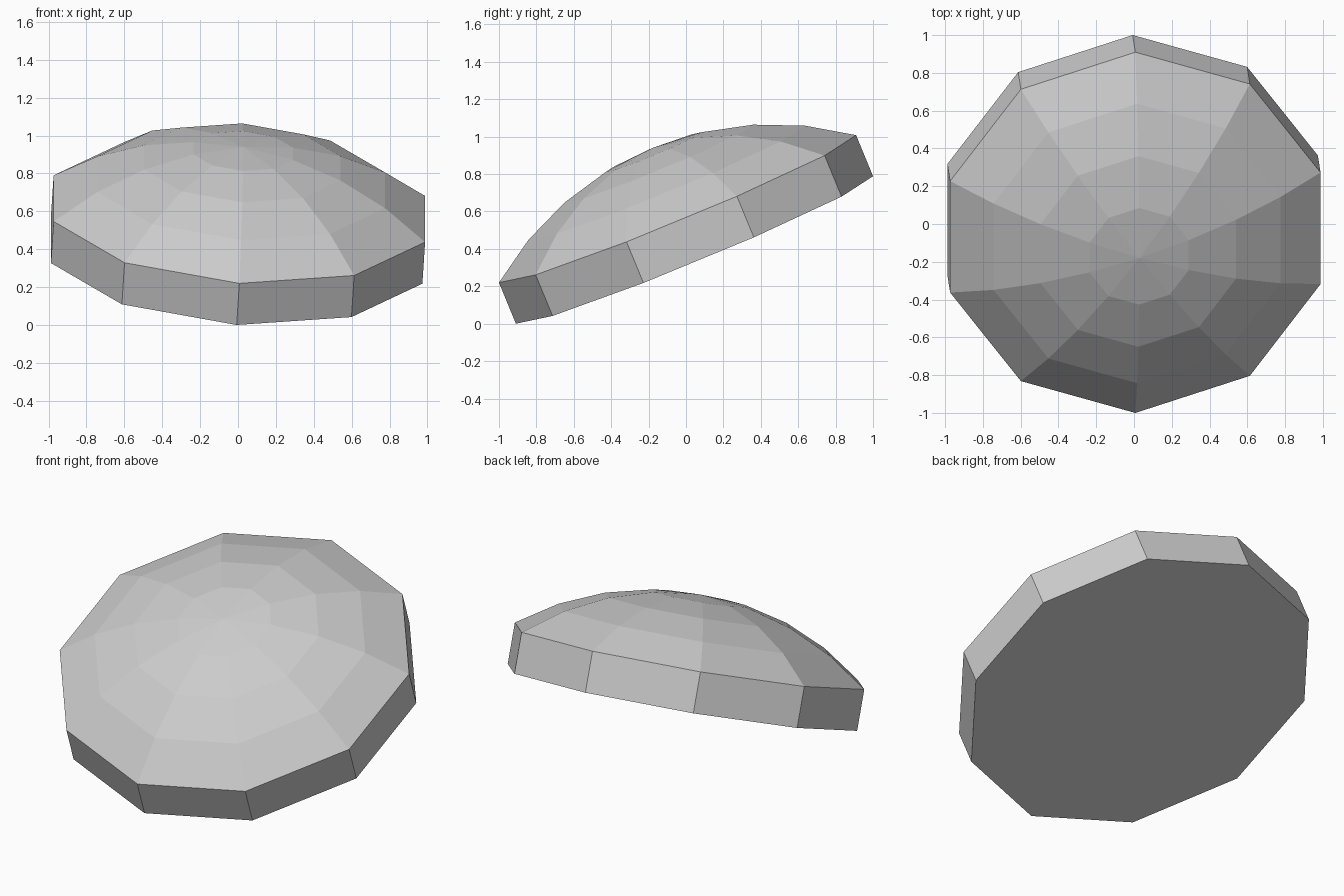
import bpy, bmesh
from math import sin, cos, asin, pi
from mathutils import Vector, Matrix

cube = bpy.data.objects.get("Cube")
if cube:
    bpy.data.objects.remove(cube)

SIDES, RINGS = 10, 4
RADIUS, THICK, RISE = 1.033, 0.238, 0.353


def make_material(name, value):
    mat = bpy.data.materials.new(name)
    mat.use_nodes = True
    colour = (value, value, value, 1)
    mat.diffuse_color = colour
    mat.node_tree.nodes["Principled BSDF"].inputs["Base Color"].default_value = colour
    return mat


# Profile: base edge, then rim and the spherical cap rings up to the apex
ball = (RADIUS ** 2 + RISE ** 2) / (2 * RISE)
half_angle = asin(RADIUS / ball)
profile = [(RADIUS, -THICK)]
for i in range(RINGS, 0, -1):
    a = half_angle * i / RINGS
    profile.append((ball * sin(a), ball * (cos(a) - cos(half_angle))))

# Revolve the profile into a ten-sided capped disc
bm = bmesh.new()
rings = [[bm.verts.new((r * cos(2 * pi * k / SIDES), r * sin(2 * pi * k / SIDES), z))
          for k in range(SIDES)] for r, z in profile]
bm.faces.new(list(reversed(rings[0])))
for low, high in zip(rings, rings[1:]):
    for k in range(SIDES):
        n = (k + 1) % SIDES
        bm.faces.new((low[k], low[n], high[n], high[k]))
apex = bm.verts.new((0, 0, RISE))
for k in range(SIDES):
    bm.faces.new((rings[-1][k], rings[-1][(k + 1) % SIDES], apex))

# Tilt the disc forward and slightly to its left
up = Vector((0.06, -0.381, 0.923)).normalized()
forward = Vector((0, -0.924, -0.382))
side = up.cross(forward).normalized()
forward = side.cross(up)
tilt = Matrix((forward, side, up)).transposed().to_4x4()
bm.transform(tilt)

# Stand on the floor, centred
lo = [min(v.co[i] for v in bm.verts) for i in range(3)]
hi = [max(v.co[i] for v in bm.verts) for i in range(3)]
bmesh.ops.translate(bm, verts=bm.verts, vec=(-(lo[0] + hi[0]) / 2, -(lo[1] + hi[1]) / 2, -lo[2]))

mesh = bpy.data.meshes.new("domed_disc")
bm.to_mesh(mesh)
bm.free()
mesh.materials.append(make_material("light grey", 0.6))
bpy.context.collection.objects.link(bpy.data.objects.new("domed_disc", mesh))
